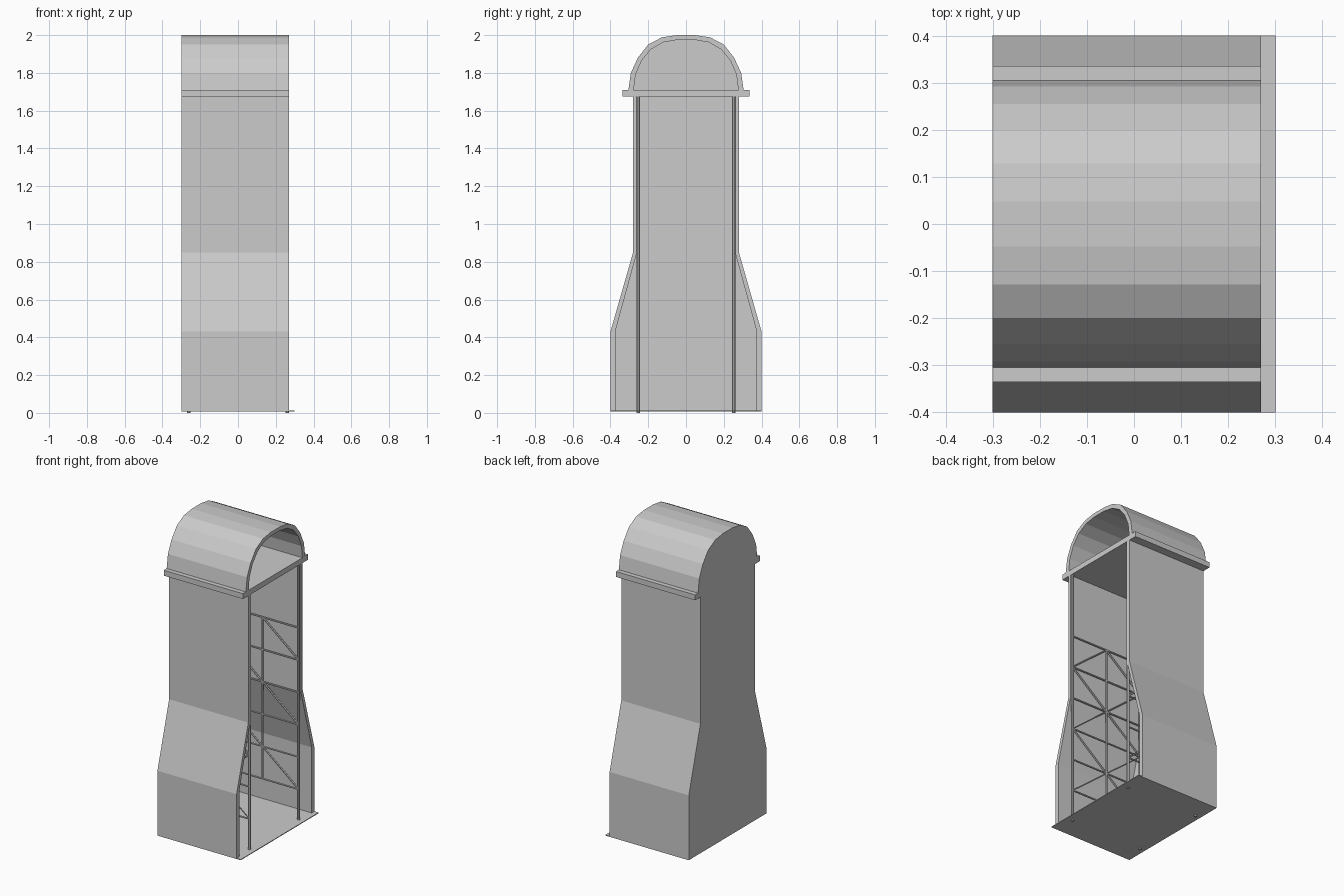
import bpy, bmesh
from mathutils import Vector

if "Cube" in bpy.data.objects:
    bpy.data.objects.remove(bpy.data.objects["Cube"])

XB, XI, XF = -0.30, -0.285, 0.27   # back, inner back, open front


def finish(name, bm):
    bmesh.ops.recalc_face_normals(bm, faces=bm.faces)
    me = bpy.data.meshes.new(name)
    bm.to_mesh(me)
    bm.free()
    ob = bpy.data.objects.new(name, me)
    bpy.context.collection.objects.link(ob)
    return ob


def prism(name, yz, x0, x1):
    """Extrude a closed y-z outline along x."""
    bm = bmesh.new()
    f = bm.faces.new([bm.verts.new((x0, y, z)) for y, z in yz])
    r = bmesh.ops.extrude_face_region(bm, geom=[f])
    vs = [v for v in r["geom"] if isinstance(v, bmesh.types.BMVert)]
    bmesh.ops.translate(bm, verts=vs, vec=(x1 - x0, 0, 0))
    return finish(name, bm)


def add_bar(bm, a, b, radius, sides=8):
    a, b = Vector(a), Vector(b)
    d = b - a
    m = d.to_track_quat('Z', 'Y').to_matrix().to_4x4()
    m.translation = (a + b) / 2
    bmesh.ops.create_cone(bm, cap_ends=True, segments=sides, radius1=radius,
                          radius2=radius, depth=d.length, matrix=m)


def mirrored(half):
    return half + [(-y, z) for y, z in reversed(half)]


# Flared side walls and back panel
outer = [(0.40, 0.012), (0.40, 0.43), (0.28, 0.85), (0.28, 1.675)]
inner = [(0.372, 0.012), (0.372, 0.44), (0.262, 0.84), (0.262, 1.675)]
for side, s in (("front", -1), ("rear", 1)):
    prism(side + "_wall", [(s * y, z) for y, z in outer + inner[::-1]], XI, XF)
prism("back_panel", mirrored(outer), XB, XI)

# Ledge slab between body and vault
prism("ledge", mirrored([(0.335, 1.675), (0.335, 1.71)]), XB, XF)

# Faceted barrel vault with closed back
arch_out = mirrored([(0.305, 1.71), (0.292, 1.80), (0.255, 1.88),
                     (0.20, 1.95), (0.128, 1.988), (0.048, 2.0)])
arch_in = mirrored([(0.277, 1.71), (0.267, 1.79), (0.235, 1.865),
                    (0.185, 1.925), (0.12, 1.962), (0.045, 1.975)])
prism("vault", arch_out + arch_in[::-1], XI, XF)
prism("vault_back", arch_out, XB, XI)

# Thin floor plate
prism("floor_plate", mirrored([(0.40, 0.008), (0.40, 0.013)]), XB, 0.30)

# Lattice frames: posts, rungs, centre bar and diagonals
P = 0.26
for side, s in (("front", -1), ("rear", 1)):
    y = 0.253 * s
    bm = bmesh.new()
    for x in (-P, P):
        add_bar(bm, (x, y, 0), (x, y, 1.675), 0.009)
    finish(side + "_posts", bm)
    bm = bmesh.new()
    for i in range(1, 7):
        add_bar(bm, (-P, y, 0.21 * i), (P, y, 0.21 * i), 0.006, 6)
    add_bar(bm, (0, y, 0.21), (0, y, 1.26), 0.006, 6)
    finish(side + "_rungs", bm)
    bm = bmesh.new()
    add_bar(bm, (0, y, 1.26), (s * P, y, 1.05), 0.006, 6)
    for z in (0.21, 0.63):
        add_bar(bm, (-s * P, y, z + 0.42), (s * P, y, z), 0.006, 6)
    if s < 0:
        add_bar(bm, (0, y, 1.26), (P, y, 1.05), 0.004, 6)
        for z in (0.21, 0.63):
            add_bar(bm, (P, y, z), (-P, y, z + 0.42), 0.004, 6)
    finish(side + "_diagonals", bm)
